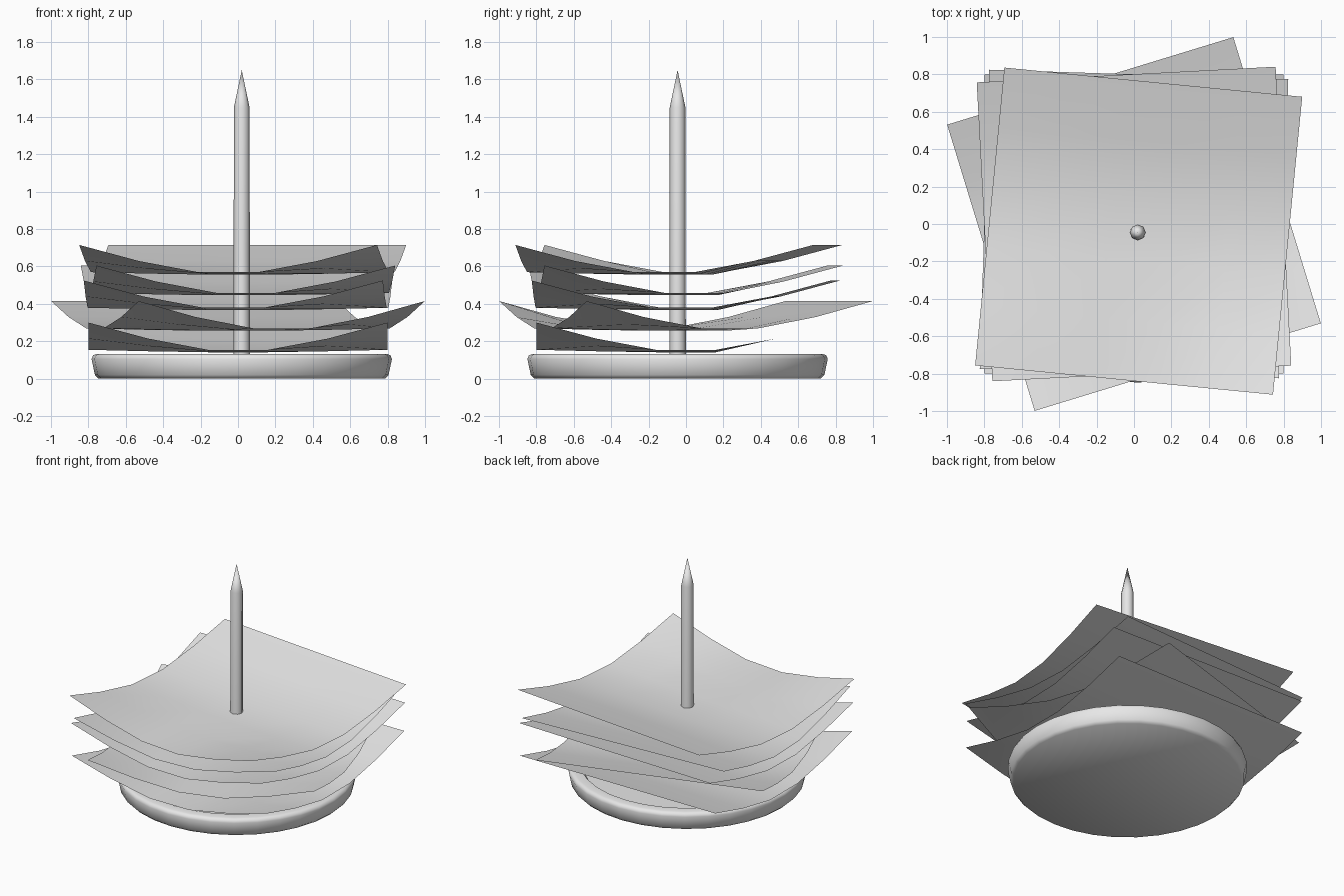
import bpy, bmesh, math

if "Cube" in bpy.data.objects:
    bpy.data.objects.remove(bpy.data.objects["Cube"])

AX, AY = 0.02, -0.045   # spike and base axis

grey = bpy.data.materials.new("light grey")
grey.diffuse_color = (0.8, 0.8, 0.8, 1)
grey.use_nodes = True
grey.node_tree.nodes["Principled BSDF"].inputs["Base Color"].default_value = grey.diffuse_color


def finish(name, bm, loc, rot=0.0, angle=35):
    me = bpy.data.meshes.new(name)
    bm.to_mesh(me)
    bm.free()
    me.materials.append(grey)
    ob = bpy.data.objects.new(name, me)
    bpy.context.collection.objects.link(ob)
    ob.location = loc
    ob.rotation_euler.z = math.radians(rot)
    bpy.ops.object.select_all(action='DESELECT')
    ob.select_set(True)
    bpy.context.view_layer.objects.active = ob
    bpy.ops.object.shade_smooth_by_angle(angle=math.radians(angle))
    return ob


def lathe(name, profile, sides, angle):
    bm = bmesh.new()
    rings = []
    for r, z in profile:
        if r == 0:
            rings.append([bm.verts.new((0, 0, z))] * sides)
        else:
            rings.append([bm.verts.new((r * math.cos(2 * math.pi * i / sides),
                                        r * math.sin(2 * math.pi * i / sides), z))
                          for i in range(sides)])
    for a, b in zip(rings, rings[1:]):
        for i in range(sides):
            j = (i + 1) % sides
            bm.faces.new(list(dict.fromkeys((a[i], a[j], b[j], b[i]))))
    bmesh.ops.recalc_face_normals(bm, faces=bm.faces)
    return finish(name, bm, (AX, AY, 0), 0, angle)


# Round dish base with a raised rim
lathe("base", [(0, 0), (0.765, 0), (0.785, 0.02), (0.803, 0.105), (0.795, 0.125),
               (0.775, 0.133), (0.72, 0.133), (0.70, 0.105), (0, 0.105)], 32, 50)

# Pointed spike
lathe("spike", [(0, 0.09), (0.044, 0.09), (0.042, 1.45), (0, 1.65)], 8, 50)


# Paper sheets: curled front corners and a fully curled back edge
def paper(name, x, y, z, rot):
    bm = bmesh.new()
    n, half, lift = 5, 0.8, 0.16
    grid = []
    for j in range(n + 1):
        v = 2 * j / n - 1
        row = []
        for i in range(n + 1):
            u = 2 * i / n - 1
            across = 1 if v > 0.3 else abs(u) ** 1.5
            row.append(bm.verts.new((u * half, v * half, lift * abs(v) ** 1.5 * across)))
        grid.append(row)
    for j in range(n):
        for i in range(n):
            bm.faces.new((grid[j][i], grid[j][i + 1], grid[j + 1][i + 1], grid[j + 1][i]))
    finish(name, bm, (x, y, z), rot, 60)


sheets = [(0, 0, 0.14, 0), (0, 0, 0.255, 17), (0, 0, 0.365, -1.8),
          (0, 0, 0.445, 3), (0.025, -0.038, 0.555, -5.6)]
for k, s in enumerate(sheets):
    paper(f"paper_sheet_{k + 1}", *s)
